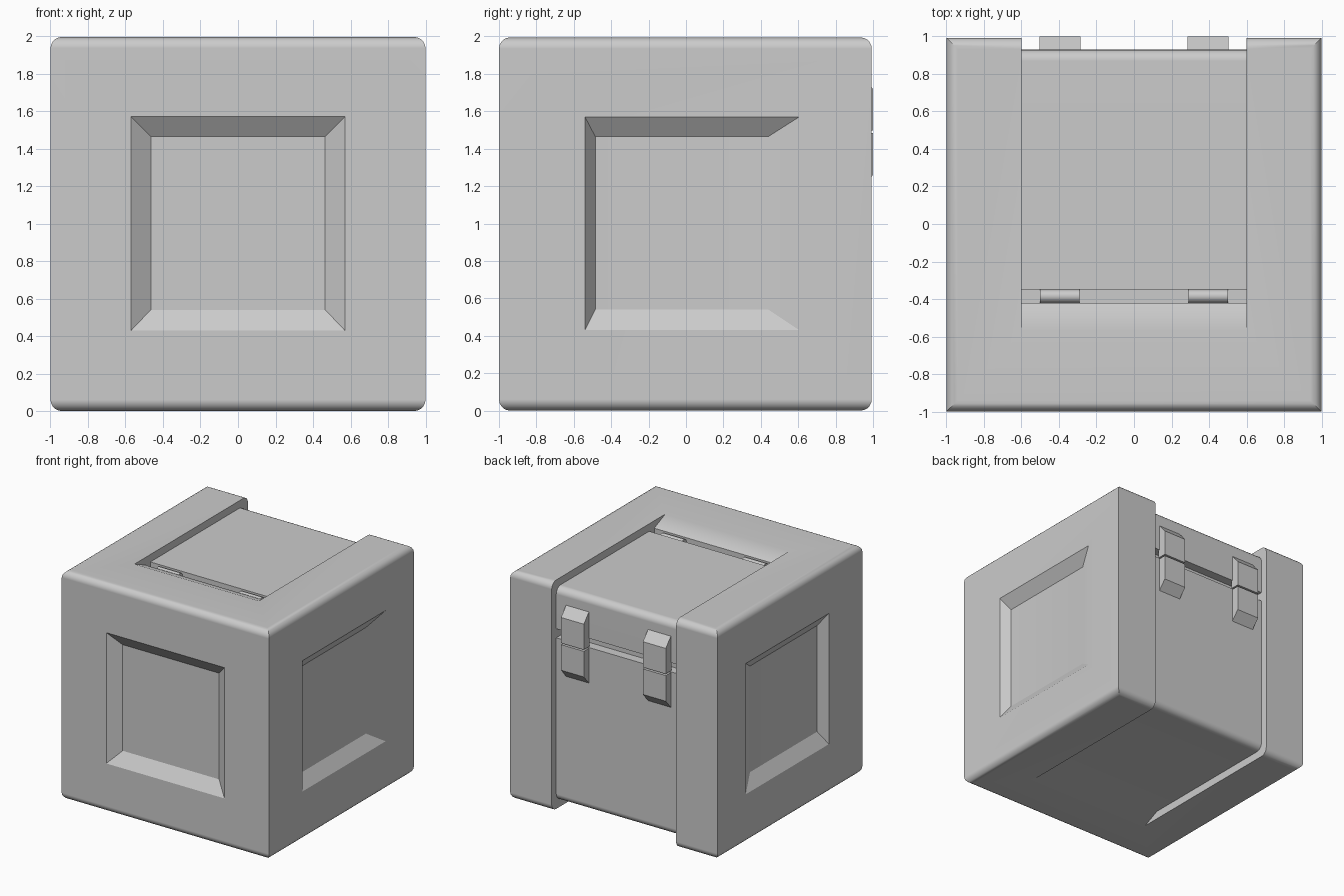
import bpy
import bmesh
from math import sin, cos, pi
from mathutils import Vector

if "Cube" in bpy.data.objects:
    bpy.data.objects.remove(bpy.data.objects["Cube"])

TOP, BACK = 1.995, 0.993          # outer shell limits
SLOT = 0.6                        # half width of the recessed middle
CORE_Y, CORE_LOW, CORE_TOP = 0.93, 0.07, 1.93
ROUND = 0.06
SEAM_LOW, SEAM_TOP = 1.49, 1.57
RAMP_START, HINGE_Y, LID_Y = -0.57, -0.42, -0.35


def to_object(name, bm):
    bmesh.ops.recalc_face_normals(bm, faces=bm.faces)
    mesh = bpy.data.meshes.new(name)
    bm.to_mesh(mesh)
    bm.free()
    obj = bpy.data.objects.new(name, mesh)
    bpy.context.collection.objects.link(obj)
    return obj


def activate(obj):
    bpy.ops.object.select_all(action='DESELECT')
    obj.select_set(True)
    bpy.context.view_layer.objects.active = obj


def extrude_x(name, profile, x0, x1):
    """Solid from a (y, z) outline swept along x."""
    bm = bmesh.new()
    face = bm.faces.new([bm.verts.new((x0, y, z)) for y, z in profile])
    moved = bmesh.ops.extrude_face_region(bm, geom=[face])["geom"]
    verts = [v for v in moved if isinstance(v, bmesh.types.BMVert)]
    bmesh.ops.translate(bm, verts=verts, vec=(x1 - x0, 0, 0))
    return to_object(name, bm)


def arc(y, z, start, end, steps=5):
    angles = [start + (end - start) * i / steps for i in range(steps + 1)]
    return [(y + ROUND * cos(a), z + ROUND * sin(a)) for a in angles]


def frustum(name, outer, inner, place):
    """Tapered panel cutter, carried a little beyond the surface."""
    bm = bmesh.new()
    rings = []
    for t in (-0.3, 1):
        u0, u1, w0, w1 = [a + (b - a) * t for a, b in zip(outer, inner)]
        corners = ((u0, w0), (u1, w0), (u1, w1), (u0, w1))
        rings.append([bm.verts.new(place(u, w, t * 0.075)) for u, w in corners])
    low, high = rings
    bm.faces.new(low)
    bm.faces.new(high)
    for i in range(4):
        j = (i + 1) % 4
        bm.faces.new((low[i], low[j], high[j], high[i]))
    return to_object(name, bm)


def cut(obj, cutter):
    mod = obj.modifiers.new("Cut", 'BOOLEAN')
    mod.operation = 'DIFFERENCE'
    mod.solver = 'EXACT'
    mod.object = cutter
    activate(obj)
    bpy.ops.object.modifier_apply(modifier=mod.name)
    bpy.data.objects.remove(cutter)


def finish(obj):
    activate(obj)
    bpy.ops.object.shade_smooth_by_angle(angle=pi / 6)
    obj.modifiers.new("Normals", 'WEIGHTED_NORMAL').keep_sharp = True


# Crate body: only the top and bottom rims are rounded
bm = bmesh.new()
bmesh.ops.create_cube(bm, size=1)
for v in bm.verts:
    v.co = Vector((2 * v.co.x, -1 + (v.co.y + 0.5) * (1 + BACK), (v.co.z + 0.5) * TOP))
rims = [e for e in bm.edges if abs(e.verts[0].co.z - e.verts[1].co.z) < 0.1]
bmesh.ops.bevel(bm, geom=rims, offset=ROUND, segments=5, profile=0.5, affect='EDGES')
body = to_object("crate_body", bm)

# Channel round the top, back and underside, with the lid space taken out
channel = [(RAMP_START, TOP), (RAMP_START, 2.2), (1.2, 2.2), (1.2, -0.2),
           (RAMP_START, -0.2), (RAMP_START, 0), (HINGE_Y, CORE_LOW)]
channel += arc(CORE_Y - ROUND, CORE_LOW + ROUND, -pi / 2, 0)
channel += [(CORE_Y, SEAM_LOW), (0.85, SEAM_LOW), (0.85, 1.88),
            (HINGE_Y, 1.88), (HINGE_Y, CORE_TOP)]
cut(body, extrude_x("channel_cutter", channel, -SLOT, SLOT))

# Sunken panels on the front and both sides
cut(body, frustum("front_panel_cutter", (-0.57, 0.57, 0.43, 1.57),
                  (-0.465, 0.465, 0.54, 1.465), lambda u, w, d: (u, d - 1, w)))
for side in (-1, 1):
    cut(body, frustum("side_panel_cutter", (-0.54, 0.605, 0.43, 1.57),
                      (-0.485, 0.44, 0.54, 1.465),
                      lambda u, w, d: (side * (1 - d), u, w)))
finish(body)

# Lid wrapping over the back edge
lid_profile = [(LID_Y, 1.87), (LID_Y, CORE_TOP)]
lid_profile += arc(CORE_Y - ROUND, CORE_TOP - ROUND, pi / 2, 0)
lid_profile += [(CORE_Y, SEAM_TOP), (0.84, SEAM_TOP), (0.84, 1.87)]
finish(extrude_x("lid", lid_profile, -SLOT, SLOT))

# Latches and hinge barrels, one pair on each side
upper = [(0.92, 1.8), (CORE_Y, 1.8), (1, 1.72), (1, 1.497), (0.92, 1.497)]
lower = [(y, 2 * SEAM_LOW - z) for y, z in upper]
for name, side in (("left", 1), ("right", -1)):
    x0, x1 = side * 0.285, side * 0.505
    extrude_x(name + "_latch_upper", upper, x0, x1)
    extrude_x(name + "_latch_lower", lower, x0, x1)
    bpy.ops.mesh.primitive_cylinder_add(
        vertices=24, radius=0.035, depth=0.21, rotation=(0, pi / 2, 0),
        location=(side * 0.395, (HINGE_Y + LID_Y) / 2, 1.893))
    hinge = bpy.context.object
    hinge.name = name + "_hinge"
    finish(hinge)
